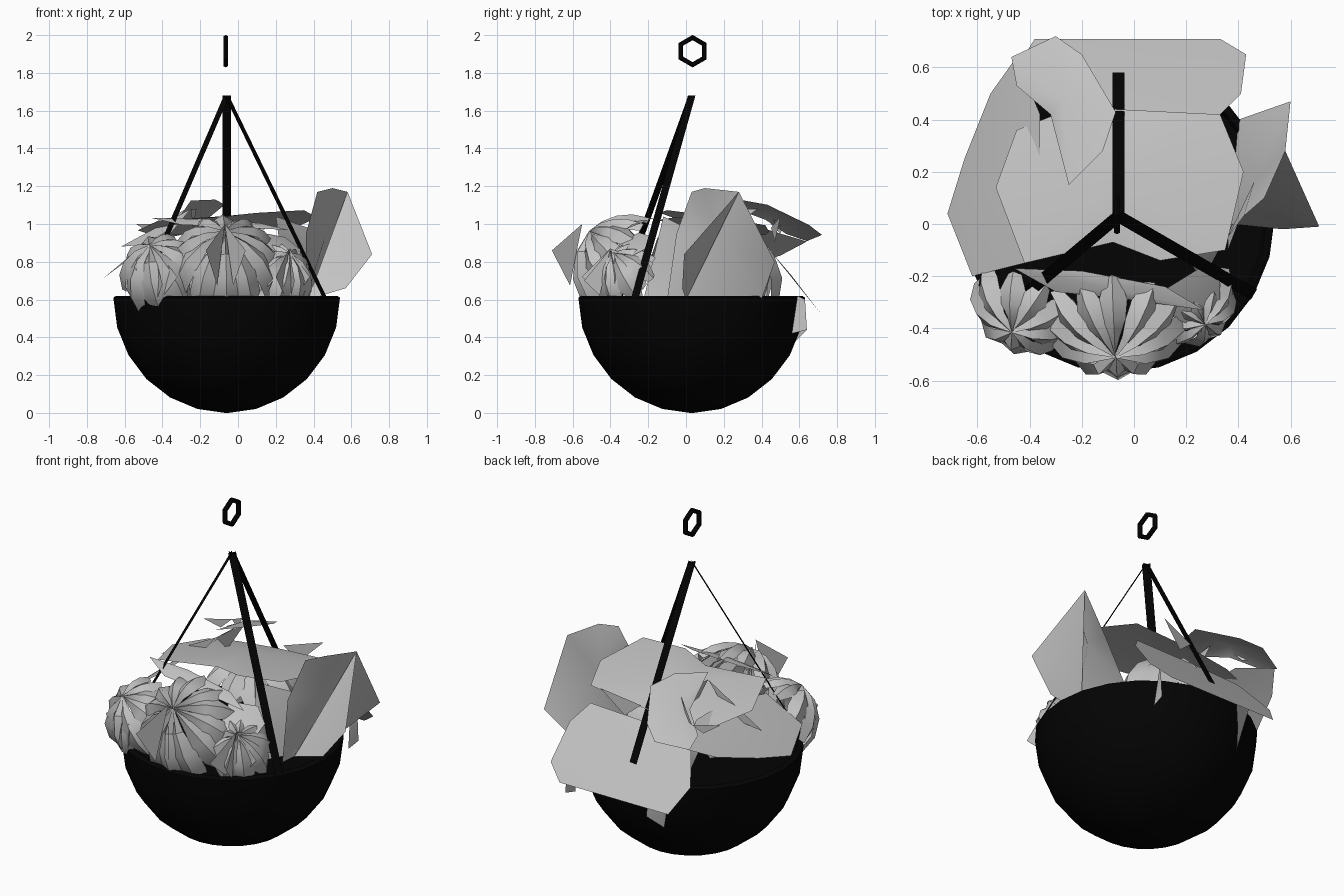
import bpy, math, random
from mathutils import Vector

random.seed(4)
old = bpy.data.objects.get("Cube")
if old:
    bpy.data.objects.remove(old, do_unlink=True)


def material(name, value):
    m = bpy.data.materials.new(name)
    m.use_nodes = True
    colour = (value, value, value, 1)
    m.diffuse_color = colour
    bsdf = m.node_tree.nodes["Principled BSDF"]
    bsdf.inputs["Base Color"].default_value = colour
    bsdf.inputs["Roughness"].default_value = 0.9
    return m


black = material("black metal", 0.001)
pale = material("pale leaf", 0.55)
AXIS = Vector((-0.06, 0.03, 0))
RIM = 0.62
RADIUS = 0.6


def mesh_object(name, verts, faces, mat, smooth=True):
    mesh = bpy.data.meshes.new(name)
    mesh.from_pydata([tuple(v) for v in verts], [], faces)
    mesh.materials.append(mat)
    obj = bpy.data.objects.new(name, mesh)
    bpy.context.collection.objects.link(obj)
    if smooth:
        bpy.ops.object.select_all(action="DESELECT")
        obj.select_set(True)
        bpy.context.view_layer.objects.active = obj
        bpy.ops.object.shade_smooth_by_angle(angle=math.radians(35))
    return obj


def lathe(name, profile, segments, mat):
    # Revolve (radius, height) pairs around the basket axis
    verts, faces = [], []
    for r, z in profile:
        for i in range(segments):
            a = math.tau * i / segments
            verts.append(AXIS + Vector((r * math.cos(a), r * math.sin(a), z)))
    for k in range(len(profile) - 1):
        for i in range(segments):
            j = (i + 1) % segments
            faces.append((k * segments + i, k * segments + j,
                          (k + 1) * segments + j, (k + 1) * segments + i))
    faces.append(tuple(reversed(range(segments))))
    faces.append(tuple((len(profile) - 1) * segments + i for i in range(segments)))
    return mesh_object(name, verts, faces, mat)


# Hemispherical bowl with a chamfered lip and a filled top
profile = [(0.01, 0)]
for step in range(1, 7):
    a = math.radians(90 - 15 * step)
    profile.append((RADIUS * math.cos(a), RIM - 0.01 - 0.61 * math.sin(a)))
profile += [(0.585, RIM), (0.57, RIM), (0.56, RIM - 0.02)]
lathe("bowl", profile, 24, black)

# Three flat straps meeting above the bowl
apex = AXIS + Vector((0, 0, 1.68))
for name, degrees in (("back_strap", 90), ("left_strap", -30), ("right_strap", 220)):
    a = math.radians(degrees)
    foot = AXIS + Vector((RADIUS * math.cos(a), RADIUS * math.sin(a), RIM - 0.01))
    side = Vector((-math.sin(a), math.cos(a), 0)) * 0.023
    mesh_object(name, [apex - side, apex + side, foot + side, foot - side],
                [(0, 1, 2, 3)], black, False)

# Six-sided hanging ring
bpy.ops.mesh.primitive_torus_add(
    major_segments=6, minor_segments=6, major_radius=0.072, minor_radius=0.014,
    location=(-0.065, 0.035, 1.915), rotation=(0, math.pi / 2, 0))
ring = bpy.context.object
ring.name = "hanging_ring"
ring.data.materials.append(black)


def leaf(name, outline, lift=0.0):
    # Fan of triangles around a slightly raised middle
    pts = [Vector(p) for p in outline]
    centre = sum(pts, Vector()) / len(pts) + Vector((0, 0, lift))
    n = len(pts)
    faces = [(i, (i + 1) % n, n) for i in range(n)]
    return mesh_object(name, pts + [centre], faces, pale)


def sloped_leaf(name, outline, base, slope_x, slope_y, lift):
    leaf(name, [(x, y, base + slope_x * x + slope_y * y) for x, y in outline], lift)


# Broad canopy leaves
sloped_leaf("back_leaf", [(-0.45, 0.6), (-0.38, 0.71), (0.33, 0.71), (0.43, 0.65),
                          (0.41, 0.5), (0.33, 0.42), (-0.1, 0.43), (-0.35, 0.45)],
            1.41, 0, -1.24, 0.01)
sloped_leaf("back_right_leaf", [(-0.47, 0.64), (-0.3, 0.72), (-0.2, 0.65), (-0.07, 0.43),
                                (-0.12, 0.28), (-0.25, 0.15), (-0.32, 0.42), (-0.45, 0.53)],
            1.25, 0.33, -0.29, 0.03)
sloped_leaf("right_leaf", [(-0.45, 0.64), (-0.55, 0.5), (-0.65, 0.25), (-0.715, 0.04),
                           (-0.62, -0.2), (-0.42, -0.15), (-0.36, 0.15), (-0.36, 0.42)],
            1.24, 0.74, 0, 0.02)
sloped_leaf("centre_leaf", [(-0.07, 0.44), (0.33, 0.42), (0.42, 0.2), (0.35, -0.1),
                            (0.1, -0.14), (-0.08, -0.07), (-0.42, -0.15), (-0.53, 0.14),
                            (-0.45, 0.36), (-0.3, 0.42)],
            1.03, 0.08, -0.15, 0.04)

# Smaller leaves behind and beside the front flower
sloped_leaf("front_band_leaf", [(-0.46, -0.17), (-0.2, -0.18), (0.12, -0.24), (0.27, -0.33),
                                (-0.02, -0.29), (-0.3, -0.26)], 1.1, 0, 0.4, 0.02)
sloped_leaf("front_left_leaf", [(0.12, -0.25), (0.25, -0.17), (0.33, -0.22), (0.33, -0.33),
                                (0.27, -0.42), (0.14, -0.35)], 1.14, -0.5, 0.5, 0.02)

# Tall folded leaf and its drape
leaf("tall_leaf", [(0.36, -0.1, 0.6), (0.36, -0.05, 0.95), (0.42, 0.03, 1.17),
                   (0.5, 0.1, 1.19), (0.58, 0.28, 1.17), (0.6, 0.47, 0.8), (0.4, 0.4, 0.6)])
leaf("tall_leaf_fold", [(0.37, 0, 0.6), (0.58, 0.28, 1.17), (0.71, -0.01, 0.84),
                        (0.57, -0.02, 0.66)])
leaf("left_drape", [(0.26, -0.22, 0.62), (0.38, 0, 0.62), (0.37, 0, 0.98),
                    (0.2, -0.12, 1.04)])

# Leaf tips hanging over the rim at the back
for x, bottom, half in ((-0.25, 0.36, 0.06), (0.33, 0.42, 0.01)):
    leaf("hanging_tip", [(x - half, 0.59, 0.62), (x + half, 0.63, 0.6),
                         (x + half, 0.64, 0.44), (x, 0.56, bottom)])


def rosette(name, centre, hub, size, count):
    # Creased leaves spreading from a hub and curling back around a ball
    centre = Vector(centre)
    pole = (Vector(hub) - centre).normalized()
    across = Vector((0, 0, 1)).cross(pole).normalized()
    rise = pole.cross(across)
    rows = [(0, 0.4), (28, 0.9), (55, 1.1), (82, 0.95), (112, 0.4)]
    verts, faces = [], []
    for i in range(count):
        turn = math.tau * (i + random.uniform(-0.12, 0.12)) / count
        # Leaves pointing up and back are shorter than those facing forward
        length = 0.78 - 0.22 * math.sin(turn) + random.uniform(-0.04, 0.04)
        first = len(verts)
        for degrees, width in rows:
            bend = math.radians(degrees) * length
            for s in (-1, 0, 1):
                a = turn + s * width * math.pi / count * 1.1
                reach = size * (1.04 if s == 0 else 0.94)
                flat = across * math.cos(a) + rise * math.sin(a)
                verts.append(centre + (pole * math.cos(bend) + flat * math.sin(bend)) * reach)
        for k in range(len(rows) - 1):
            for c in range(2):
                p = first + k * 3 + c
                faces.append((p, p + 1, p + 4, p + 3))
    mesh_object(name, verts, faces, pale)


rosette("front_rosette", (-0.07, -0.3, 0.75), (-0.07, -0.5, 0.95), 0.29, 12)
rosette("right_rosette", (-0.4, -0.28, 0.72), (-0.46, -0.4, 0.87), 0.22, 9)
rosette("left_rosette", (0.2, -0.28, 0.7), (0.27, -0.38, 0.84), 0.19, 9)
rosette("inner_rosette", (-0.06, 0.2, 0.68), (-0.06, 0.21, 0.95), 0.3, 8)


def spikes(name, hub, tips, drop):
    # Narrow pointed leaves springing from one hub
    hub = Vector(hub)
    verts, faces = [], []
    for tip in tips:
        tip = Vector(tip)
        n = len(verts)
        low = hub.lerp(tip, 0.4) - Vector((0, 0, drop))
        verts += [hub, tip, low]
        faces.append((n, n + 1, n + 2))
    mesh_object(name, verts, faces, pale, False)


spikes("front_spikes", (-0.07, -0.55, 1.0), [(-0.17, -0.71, 0.86), (0.04, -0.71, 0.86)], 0.27)
spikes("right_spikes", (-0.45, -0.4, 0.88),
       [(-0.55, -0.45, 0.78), (-0.4, -0.55, 0.68), (-0.32, -0.55, 0.72), (-0.6, -0.25, 0.8)], 0.2)
spikes("left_spikes", (0.27, -0.4, 0.87),
       [(0.3, -0.54, 0.7), (0.38, -0.37, 0.72), (0.2, -0.55, 0.72), (0.33, -0.22, 0.8)], 0.18)
spikes("top_spikes", (-0.25, 0.15, 1.08),
       [(-0.22, 0.38, 1.08), (-0.62, 0.17, 0.88)], 0.1)
spikes("back_blade", (-0.02, 0.45, 0.98), [(0.21, 0.5, 1.04)], 0.1)
spikes("upper_tips", (-0.41, 0.53, 1.0), [(-0.26, 0.42, 1.09), (-0.54, 0.45, 1.0)], 0.05)
